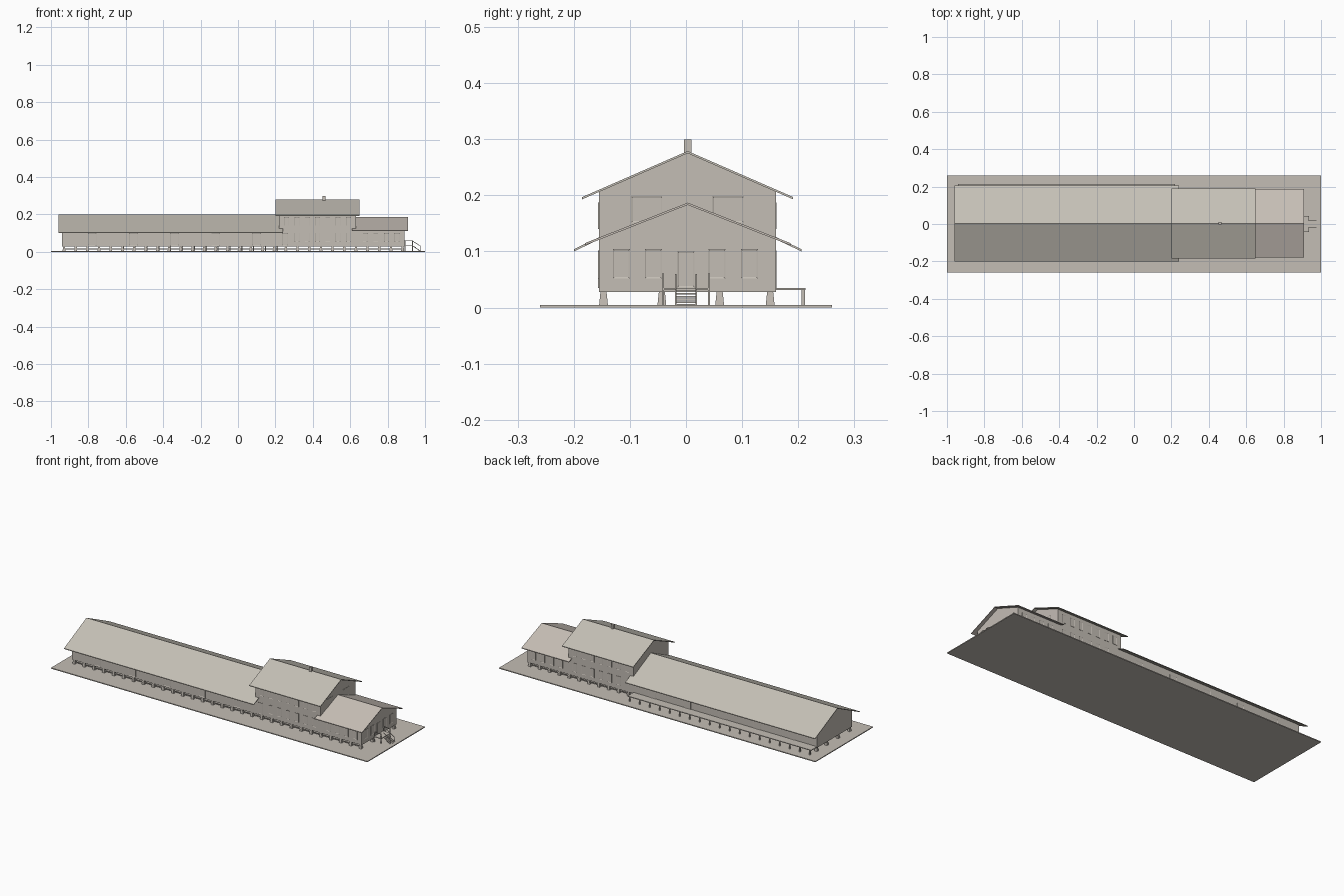
import bpy
import bmesh
from mathutils import Matrix, Vector

cube = bpy.data.objects.get("Cube")
if cube:
    bpy.data.objects.remove(cube, do_unlink=True)


def material(name, color):
    m = bpy.data.materials.new(name)
    m.use_nodes = True
    m.diffuse_color = (*color, 1)
    m.node_tree.nodes["Principled BSDF"].inputs["Base Color"].default_value = (*color, 1)
    return m


STONE = material("warm grey walls", (0.55, 0.51, 0.46))
ROOF = material("pale grey roof", (0.56, 0.53, 0.47))
PINK = material("pinkish grey roof", (0.57, 0.52, 0.47))
MID = 0.003  # ridge line in y
FRONT, BACK = -0.155, 0.16


def finish(name, bm, mat):
    bmesh.ops.recalc_face_normals(bm, faces=bm.faces[:])
    mesh = bpy.data.meshes.new(name)
    bm.to_mesh(mesh)
    bm.free()
    mesh.materials.append(mat)
    obj = bpy.data.objects.new(name, mesh)
    bpy.context.collection.objects.link(obj)
    return obj


def add_box(bm, lo, hi):
    lo, hi = Vector(lo), Vector(hi)
    mat = Matrix.Translation((lo + hi) / 2) @ Matrix.Diagonal((*(hi - lo), 1))
    return bmesh.ops.create_cube(bm, size=1, matrix=mat)["verts"]


def box(name, lo, hi, mat=STONE):
    bm = bmesh.new()
    add_box(bm, lo, hi)
    return finish(name, bm, mat)


def extrude_x(name, profile, x0, x1, mat):
    """Extrude a (y, z) outline along x."""
    bm = bmesh.new()
    face = bm.faces.new([bm.verts.new((x0, y, z)) for y, z in profile])
    ext = bmesh.ops.extrude_face_region(bm, geom=[face])["geom"]
    moved = [v for v in ext if isinstance(v, bmesh.types.BMVert)]
    bmesh.ops.translate(bm, verts=moved, vec=(x1 - x0, 0, 0))
    return finish(name, bm, mat)


def wing(name, wall_x, roof_x, ridge, eave, half, mat):
    """Gabled block with an overhanging sheet roof."""
    t = 0.004
    slope = (ridge - eave) / half
    top = lambda y: ridge - t - abs(y - MID) * slope
    extrude_x(name + "_walls",
              [(FRONT, 0.028), (BACK, 0.028), (BACK, top(BACK)), (MID, top(MID)), (FRONT, top(FRONT))],
              *wall_x, STONE)
    outer = [(MID - half, eave), (MID, ridge), (MID + half, eave)]
    inner = [(y, z - t) for y, z in reversed(outer)]
    extrude_x(name + "_roof", outer + inner, *roof_x, mat)


def windows(name, side, centres, z0, z1, width):
    """Framed openings standing slightly proud of one wall."""
    axis = 1 if side in ("front", "back") else 0
    sign = -1 if side == "front" else 1
    wall = {"front": FRONT, "back": BACK, "tower_end": 0.63, "end": 0.89}[side]
    bm = bmesh.new()
    for c in centres:
        lo, hi = [0, 0, z0], [0, 0, z1]
        lo[1 - axis], hi[1 - axis] = c - width / 2, c + width / 2
        lo[axis], hi[axis] = wall - 0.001, wall + 0.001
        lo[axis] += sign * 0.0005
        hi[axis] += sign * 0.0005
        verts = add_box(bm, lo, hi)
        faces = {f for v in verts for f in v.link_faces}
        pane = max(faces, key=lambda f: sign * f.calc_center_median()[axis])
        bm.normal_update()
        bmesh.ops.inset_region(bm, faces=[pane], thickness=0.003, depth=-0.0012)
    finish(name, bm, STONE)


def spread(a, b, n):
    return [a + (b - a) * i / (n - 1) for i in range(n)]


# Ground slab
box("ground_slab", (-1, -0.26, 0), (1, 0.26, 0.005))

# Three gabled blocks
wing("long_hall", (-0.94, 0.22), (-0.96, 0.24), 0.201, 0.104, 0.203, ROOF)
wing("tall_block", (0.22, 0.63), (0.20, 0.65), 0.279, 0.197, 0.188, ROOF)
wing("end_block", (0.63, 0.89), (0.61, 0.91), 0.187, 0.115, 0.183, PINK)
box("chimney", (0.453, MID - 0.007, 0.265), (0.467, MID + 0.007, 0.3))

# Tapered foundation piers in four rows
bm = bmesh.new()
for x in spread(-0.93, 0.88, 30):
    for y in (-0.147, -0.043, 0.06, 0.15):
        bmesh.ops.create_cone(bm, segments=4, radius1=0.011, radius2=0.0075, depth=0.024, cap_ends=True,
                              matrix=Matrix.Translation((x, y, 0.017)) @ Matrix.Rotation(0.7854, 4, "Z"))
finish("foundation_piers", bm, STONE)
for side, y in (("front", -0.147), ("back", 0.15)):
    box(side + "_tie_beam", (-0.93, y - 0.002, 0.013), (0.88, y + 0.002, 0.019))

# Rear loading platform on posts
box("rear_platform", (-0.94, BACK, 0.031), (0.22, 0.213, 0.035))
bm = bmesh.new()
for x in spread(-0.93, 0.21, 19):
    add_box(bm, (x - 0.003, 0.206, 0.005), (x + 0.003, 0.212, 0.031))
finish("platform_posts", bm, STONE)

# Windows and doors
tall = spread(0.26, 0.59, 7)
for side in ("front", "back"):
    windows("tall_block_upper_windows_" + side, side, tall, 0.14, 0.187, 0.026)
    windows("tall_block_lower_windows_" + side, side, tall[1:], 0.052, 0.102, 0.026)
    windows("end_block_windows_" + side, side, spread(0.68, 0.85, 4), 0.052, 0.1, 0.026)
    windows("hall_doors_" + side, side, spread(-0.78, 0.1, 5), 0.035, 0.1, 0.045)
windows("tall_block_side_door", "front", [0.25], 0.035, 0.1, 0.028)
windows("tall_gable_windows", "tower_end", [-0.07, 0.075], 0.152, 0.198, 0.055)
windows("end_gable_windows", "end", [-0.115, -0.058, 0.055, 0.113], 0.052, 0.104, 0.03)
windows("end_door", "end", [0], 0.036, 0.1, 0.03)

# End landing, stairs and railings
box("landing", (0.89, -0.042, 0.031), (0.935, 0.042, 0.035))
bm = bmesh.new()
for i in range(6):
    x, z = 0.935 + i * 0.007, 0.031 - i * 0.005
    add_box(bm, (x, -0.018, z - 0.003), (x + 0.009, 0.018, z))
finish("stair_treads", bm, STONE)

for label, s in (("left", 1), ("right", -1)):
    extrude = bmesh.new()
    y = s * 0.041
    for x in (0.893, 0.933):
        add_box(extrude, (x - 0.0015, y - 0.0015, 0.005), (x + 0.0015, y + 0.0015, 0.061))
    add_box(extrude, (0.89, y - 0.0015, 0.058), (0.935, y + 0.0015, 0.061))
    finish(label + "_landing_rail", extrude, STONE)
    # Sloping handrail and stringer beside the steps
    for part, lift in (("handrail", 0.026), ("stringer", 0)):
        bm = bmesh.new()
        verts = add_box(bm, (0.933, s * 0.018 - 0.0015, 0.03), (0.977, s * 0.018 + 0.0015, 0.034))
        for v in verts:
            v.co.z += lift - (0.028 if v.co.x > 0.95 else 0)
        finish(label + "_stair_" + part, bm, STONE)
    box(label + "_stair_post", (0.974, s * 0.018 - 0.0015, 0.005), (0.977, s * 0.018 + 0.0015, 0.032))
